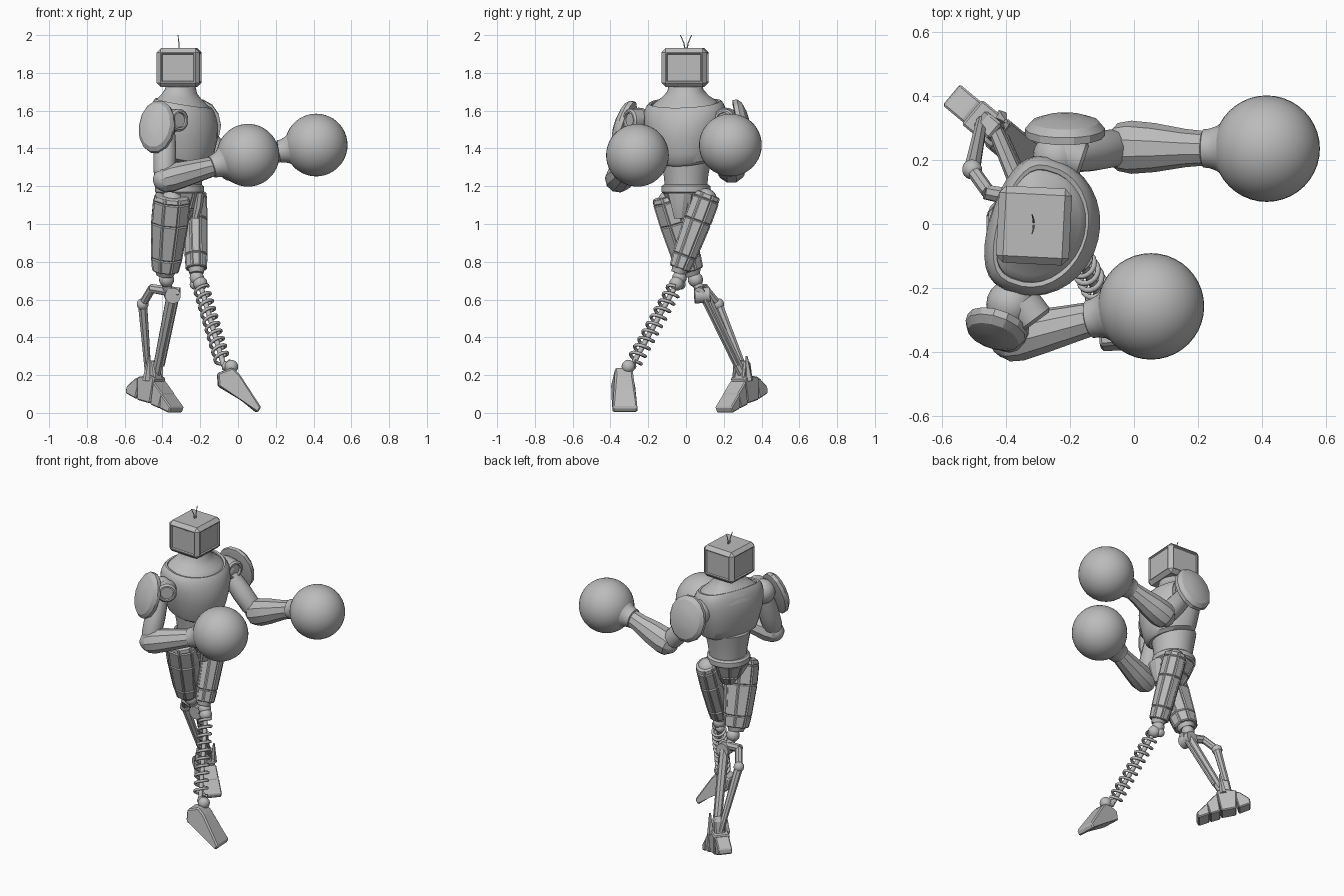
import bpy, bmesh, math
from mathutils import Vector as V, Matrix

if "Cube" in bpy.data.objects:
    bpy.data.objects.remove(bpy.data.objects["Cube"])

grey = bpy.data.materials.new("plain grey")
grey.use_nodes = True
GREY = (0.5, 0.5, 0.5, 1)
grey.diffuse_color = GREY
grey.node_tree.nodes["Principled BSDF"].inputs["Base Color"].default_value = GREY


def finish(name, bm, angle=35):
    bmesh.ops.recalc_face_normals(bm, faces=bm.faces[:])
    me = bpy.data.meshes.new(name)
    bm.to_mesh(me)
    bm.free()
    me.materials.append(grey)
    me.shade_smooth()
    me.set_sharp_from_angle(angle=math.radians(angle))
    ob = bpy.data.objects.new(name, me)
    bpy.context.collection.objects.link(ob)
    return ob


def frame(axis, ref):
    """Matrix whose z runs along axis and x lies near ref."""
    w = V(axis).normalized()
    u = V(ref) - w * w.dot(V(ref))
    if u.length < 0.01:
        u = w.orthogonal()
    u.normalize()
    return Matrix((u, w.cross(u), w)).transposed()


def loft(name, rings, n=12, axis=None, ref=(1, 0, 0), dip=0, back=None, panels=0, angle=35):
    """rings: (centre, half size along ref, half size across); back flattens the rear."""
    m = frame(axis or V(rings[-1][0]) - V(rings[0][0]), ref)
    bm = bmesh.new()
    loops = []
    for c, a, b in rings:
        loop = []
        for i in range(n):
            t = math.tau * (i + 0.5) / n
            k = math.cos(t)
            if back and k < 0:
                k = -back * abs(k) ** 0.6
            loop.append(bm.verts.new(V(c) + m @ V((a * k, b * math.sin(t), -dip * k))))
        loops.append(loop)
    sides = []
    for lo, hi in zip(loops, loops[1:]):
        for i in range(n):
            j = (i + 1) % n
            sides.append(bm.faces.new((lo[i], lo[j], hi[j], hi[i])))
    bm.faces.new(loops[0][::-1])
    bm.faces.new(loops[-1])
    if panels:
        bmesh.ops.recalc_face_normals(bm, faces=bm.faces[:])
        bmesh.ops.inset_individual(bm, faces=sides, thickness=0.008, depth=panels)
    return finish(name, bm, angle)


def rod(name, a, b, r, r2=None, n=12):
    return loft(name, [(a, r, r), (b, r2 or r, r2 or r)], n)


def ball(name, c, r, seg=20):
    bm = bmesh.new()
    bmesh.ops.create_uvsphere(bm, u_segments=seg, v_segments=seg // 2 + 2, radius=r,
                              matrix=Matrix.Translation(c))
    return finish(name, bm, 60)


def slab(name, profile, origin, direction, width, bevel=0.008, taper=1):
    """Side profile (along, up) extruded sideways."""
    d = V(direction).normalized()
    side = V((-d.y, d.x, 0))
    bm = bmesh.new()
    rows = []
    for s in (-1, 1):
        rows.append([bm.verts.new(V(origin) + d * p + V((0, 0, h)) + side * s * width / 2 *
                                  (taper if h > 0.16 else 1)) for p, h in profile])
    k = len(profile)
    bm.faces.new(rows[0])
    bm.faces.new(rows[1][::-1])
    for i in range(k):
        j = (i + 1) % k
        bm.faces.new((rows[0][i], rows[1][i], rows[1][j], rows[0][j]))
    bmesh.ops.bevel(bm, geom=bm.edges[:], offset=bevel, segments=1, affect='EDGES')
    return finish(name, bm, 20)


def box_head(name, c, size, yaw):
    bm = bmesh.new()
    bmesh.ops.create_cube(bm, size=1, matrix=Matrix.Translation(c) @
                          Matrix.Rotation(yaw, 4, 'Z') @ Matrix.Diagonal((*size, 1)))
    bmesh.ops.bevel(bm, geom=bm.edges[:], offset=0.022, segments=1, affect='EDGES')
    big = [f for f in bm.faces if f.calc_area() > 0.015 and abs(f.normal.z) < 0.5]
    bmesh.ops.inset_individual(bm, faces=big, thickness=0.008, depth=0)
    bmesh.ops.inset_individual(bm, faces=big, thickness=0.006, depth=-0.007)
    return finish(name, bm, 20)


# Head, antennae and neck flaring into the shoulders
box_head("head", (-0.312, -0.005, 1.828), (0.228, 0.24, 0.205), -0.05)
for s, nm in ((-1, "right"), (1, "left")):
    rod(nm + "_antenna_base", (-0.313, 0.004 * s, 1.92), (-0.313, 0.012 * s, 1.96), 0.004, 0.003, 6)
    rod(nm + "_antenna_tip", (-0.313, 0.012 * s, 1.96), (-0.318, 0.03 * s, 2.0), 0.003, 0.002, 6)
FWD = (0.95, -0.31, 0)
loft("neck", [((-0.305, -.005, z), a, b) for z, a, b in
              ((1.58, .168, .2), (1.625, .155, .185), (1.65, .135, .158), (1.675, .11, .122),
               (1.705, .088, .095), (1.75, .078, .085))], 32, ref=FWD, dip=0.015, back=.85)

# Torso with a flat back and a raised collar
loft("chest", [((-.305, -.008, z), a, b) for z, a, b in
               ((1.335, .14, .14), (1.35, .16, .165), (1.4, .178, .185), (1.48, .197, .205),
                (1.55, .198, .218), (1.6, .185, .218), (1.63, .172, .206), (1.645, .16, .192),
                (1.642, .148, .178), (1.6, .14, .17))],
     32, axis=(0, 0, 1), ref=FWD, dip=0.03, back=.74)
loft("abdomen", [((-.305, 0, z), a, b) for z, a, b in
                 ((1.19, .112, .112), (1.25, .118, .118), (1.32, .13, .13), (1.37, .138, .14))], 28)
loft("belt", [((-.31, 0, z), a, a) for z, a in
              ((1.16, .12), (1.17, .13), (1.2, .13), (1.21, .118))], 24)
loft("pelvis", [((-.31, 0, z), a, b) for z, a, b in
                ((1.02, .05, .04), (1.08, .09, .08), (1.165, .125, .115))], 10, panels=0.006)
# Tapered plate at the front of the hips
loft("hip_plate", [((-.225, -.035, 1.03), .02, .03), ((-.21, -.035, 1.09), .025, .045),
                   ((-.2, -.035, 1.165), .025, .065)], 8, axis=(0, 0, 1), angle=20)

# Arms: shoulder, upper arm, forearm and round glove
arms = (
    ("right", (-.385, -.25, 1.54), (-.32, -.285, 1.55), (.6, -.8, 0), (-.39, -.36, 1.235),
     (-.13, -.295, 1.305), (.053, -.257, 1.364), (-.43, -.325, 1.515), (-.3, -.9, .3), .098, .076),
    ("left", (-.24, .21, 1.54), (-.18, .205, 1.55), (.9, -.3, 0), (-.04, .24, 1.29),
     (.225, .236, 1.385), (.414, .235, 1.418), (-.215, .29, 1.52), (0, .97, .2), .125, .083),
)
for side, sh, joint, jdir, el, cuff, glove, pad, pdir, pw, fr in arms:
    sh, joint, el, cuff, glove, pad = map(V, (sh, joint, el, cuff, glove, pad))
    jd, pd = V(jdir).normalized(), V(pdir).normalized()
    ball(side + "_shoulder", sh, 0.076)
    loft(side + "_shoulder_joint", [(joint - jd * .05, .06, .06), (joint + jd * .015, .06, .06),
         (joint + jd * .025, .05, .05), (joint + jd * .025, .04, .04), (joint + jd * .012, .038, .038)],
         20, axis=jd)
    loft(side + "_upper_arm", [(sh.lerp(el, t), r, r) for t, r in
         ((.1, .05), (.3, .058), (.55, .062), (.85, .06), (1, .045))], 14)
    ball(side + "_elbow", el, 0.062, 14)
    loft(side + "_forearm", [(el.lerp(cuff, t), r, r) for t, r in
         ((-.14, .045), (-.04, fr * .9), (.12, fr), (.4, fr * .92), (.75, .06), (1.05, .052))],
         10, angle=25)
    # flared cuff running into the glove
    loft(side + "_glove_cuff", [(cuff.lerp(glove, t), r, r) for t, r in
         ((-.06, .052), (-.04, .06), (.06, .062), (.18, .07), (.32, .09), (.45, .118), (.6, .146))], 28)
    ball(side + "_glove", glove, 0.166, 40)
    loft(side + "_shoulder_pad", [(pad + pd * h, .145 * k, pw * k) for h, k in
         ((-.02, .85), (-.015, 1), (.008, 1), (.03, .85), (.045, .5), (.05, .2))],
         14, axis=pd, ref=(0, 0, 1), angle=25)

# Thighs with raised panels, hip sockets
thighs = (("right", (-.348, -.098, 1.15), (-.386, .028, .74), .1, .088, .066),
          ("left", (-.23, .115, 1.16), (-.22, -.038, .75), .064, .074, .053))
for side, top, low, a, b, e in thighs:
    top, low = V(top), V(low)
    ball(side + "_hip", top.lerp(low, .08), 0.062, 14)
    loft(side + "_thigh", [(top.lerp(low, t), a * k + e * (1 - k), b * k + e * (1 - k)) for t, k in
         ((0, .6), (.07, 1), (.35, 1), (.8, .5), (.97, .1))], 8, panels=0.006, angle=20)
    rod(side + "_thigh_cap", top.lerp(low, .95), top.lerp(low, 1.03), e * .9, e * .7)

# Left leg: knee, coil spring and rod
for k, (x, y, z, r) in enumerate(((-.218, -.035, .715, .038), (-.2, -.05, .685, .038),
                                  (-.228, -.03, .68, .028))):
    ball("left_knee_ball_%d" % (k + 1), (x, y, z), r, 16)
top, low = V((-.2, -.05, .68)), V((-.075, -.285, .25))
rod("spring_core", top, low, 0.014)
m = frame(low - top, (1, 0, 0))
cu = bpy.data.curves.new("coil_spring", 'CURVE')
cu.dimensions = '3D'
cu.bevel_depth, cu.bevel_resolution = 0.009, 1
TURNS, STEPS = 10, 16
sp = cu.splines.new('POLY')
sp.points.add(TURNS * STEPS)
for i, p in enumerate(sp.points):
    t = math.tau * i / STEPS
    c = top.lerp(low, .04 + .92 * i / (TURNS * STEPS))
    p.co = (*(c + m @ V((.038 * math.cos(t), .038 * math.sin(t), 0))), 1)
cu.materials.append(grey)
coil = bpy.data.objects.new("coil_spring", cu)
bpy.context.collection.objects.link(coil)

# Left foot, toe pointing down
rod("left_ankle_rod", low, (-.04, -.3, .24), 0.024)
ball("left_ankle", (-.035, -.305, .245), 0.036, 16)
slab("left_foot", ((-.11, .21), (-.105, .14), (.02, .065), (.1, 0), (.12, .03), (.01, .2), (-.03, .24)),
     (0, -.328, 0), (1, .05, 0), .132, taper=.7)

# Right lower leg: knee, cross block and two struts
ball("right_knee_ball", (-.378, .05, .705), 0.04, 16)
rod("right_knee_link", (-.378, .05, .7), (-.37, .08, .64), .026)
rod("right_knee_block", (-.465, .1, .66), (-.31, .07, .635), .024, .03, 8)
rod("right_knee_drum", (-.345, .045, .62), (-.35, .125, .625), .042, n=16)
ball("strut_joint", (-.505, .17, .575), 0.032, 14)
rod("rear_strut_top", (-.455, .1, .66), (-.505, .17, .575), .022, n=8)
rod("rear_strut", (-.505, .17, .575), (-.475, .32, .2), .026, .018, 8)
rod("front_strut", (-.35, .1, .62), (-.435, .3, .2), .03, .024, 8)
rod("front_strut_piston", (-.325, .1, .6), (-.4, .27, .25), .012, n=8)

# Right foot in separate segments
AIM, MID = (.77, -.64, 0), (-.44, .295, 0)
segments = (("heel", ((-.165, .14), (-.17, .105), (-.1, .075), (-.07, .18), (-.1, .185)), .085),
            ("instep", ((-.085, .19), (-.085, .07), (.005, .05), (.035, .185), (.0, .2)), .1),
            ("ball", ((.03, .17), (.01, .045), (.07, .025), (.095, .1)), .11),
            ("toe", ((.085, .105), (.075, .025), (.14, 0), (.155, .03)), .115))
for nm, prof, w in segments:
    slab("right_foot_" + nm, prof, MID, AIM, w, .006)
slab("right_ankle", ((-.06, .17), (.03, .17), (.01, .28), (-.04, .27)), MID, AIM, .065)
for s in (-1, 1):
    rod("ankle_fin_%s" % ("left" if s > 0 else "right"), (-.45 + s * .035, .3 + s * .035, .17),
        (-.435 + s * .035, .29 + s * .03, .3), .022, .006, 5)
